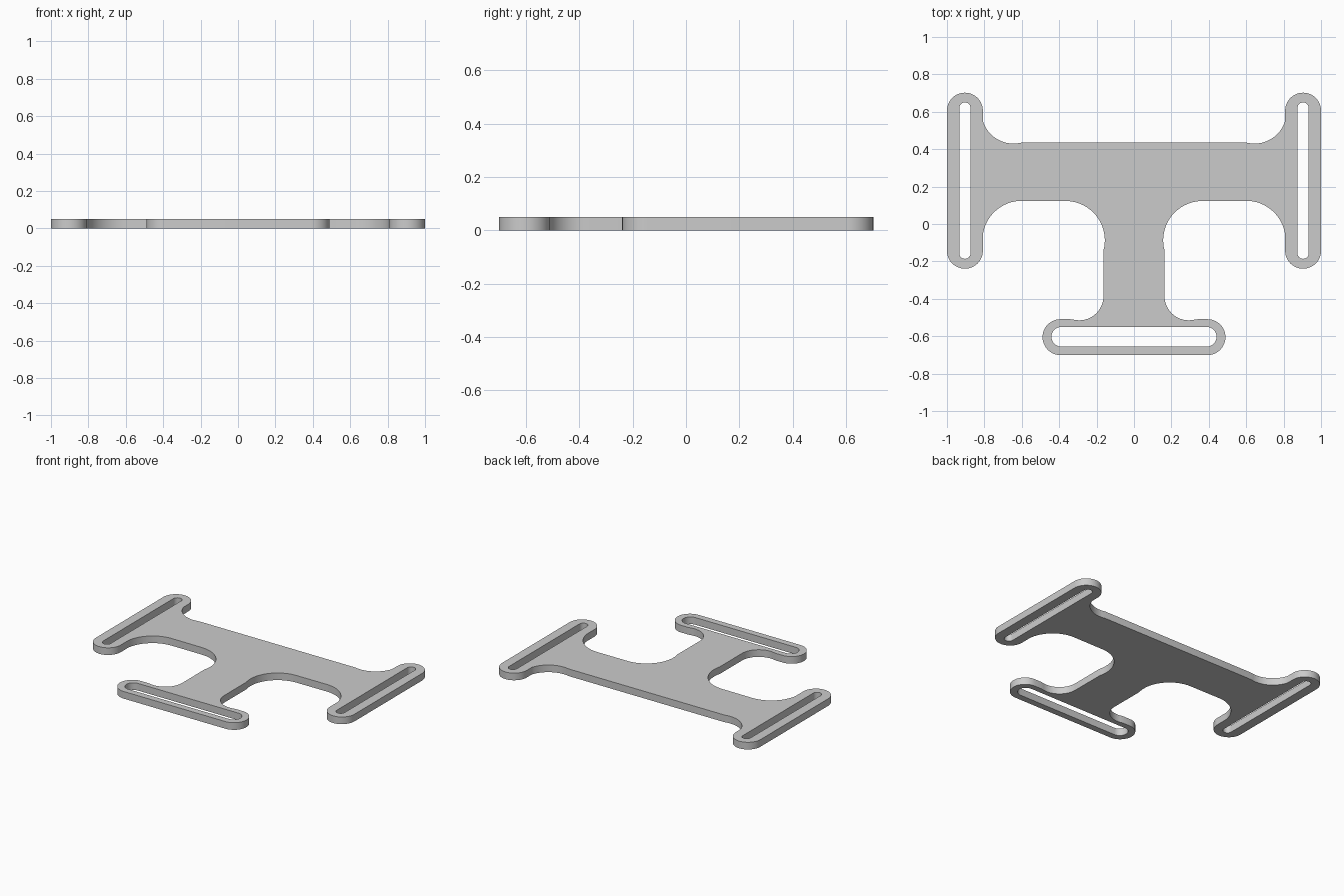
import bpy, bmesh
from math import cos, sin, radians

if "Cube" in bpy.data.objects:
    bpy.data.objects.remove(bpy.data.objects["Cube"])

THICK = 0.05


def arc(cx, cy, r, a0, a1, n=16):
    """Points along a circular arc, angles in degrees."""
    angles = [radians(a0 + (a1 - a0) * i / n) for i in range(n + 1)]
    return [(cx + r * cos(a), cy + r * sin(a)) for a in angles]


def add_loop(curve, pts):
    spline = curve.splines.new('POLY')
    spline.points.add(len(pts) - 1)
    for p, (x, y) in zip(spline.points, pts):
        p.co = (x, y, 0, 1)
    spline.use_cyclic_u = True


# Right half of the outline, from top centre to bottom centre
half = [(0.6, 0.435)]
half += arc(0.645, 0.60, 0.17, -97, -17)           # upper inner fillet
half += arc(0.904, 0.606, 0.096, 180, 0, 24)       # side bar, top end
half += arc(0.904, -0.143, 0.096, 0, -180, 24)     # side bar, bottom end
half += arc(0.6, -0.086, 0.21, 8, 90)              # fillet below the arm
half += arc(0.366, -0.087, 0.21, 90, 195, 20)      # fillet into the stem
half += arc(0.293, -0.385, 0.13, 180, 282)         # fillet into the lower bar
half += [(0.34, -0.509)]
half += arc(0.393, -0.605, 0.096, 90, -90, 24)     # lower bar end
outline = half + [(-x, y) for x, y in reversed(half)]

# Strap slots
side_slot = arc(0.904, 0.62, 0.03, 180, 0) + arc(0.904, -0.156, 0.03, 0, -180)
lower_slot = arc(0.388, -0.603, 0.053, 90, -90) + arc(-0.388, -0.603, 0.053, 270, 90)

# Filled flat curve, extruded into the plate
curve = bpy.data.curves.new("strap_plate", 'CURVE')
curve.dimensions = '2D'
curve.fill_mode = 'BOTH'
curve.extrude = THICK / 2
for loop in (outline, side_slot, [(-x, y) for x, y in side_slot], lower_slot):
    add_loop(curve, loop)
plate = bpy.data.objects.new("strap_plate", curve)
bpy.context.collection.objects.link(plate)
bpy.context.view_layer.objects.active = plate
plate.select_set(True)
bpy.ops.object.convert(target='MESH')
plate = bpy.context.view_layer.objects.active

# Weld caps to walls and rest the plate on the floor
bm = bmesh.new()
bm.from_mesh(plate.data)
bmesh.ops.remove_doubles(bm, verts=bm.verts, dist=0.0005)
bmesh.ops.translate(bm, verts=bm.verts, vec=(0, 0, THICK / 2))
bmesh.ops.recalc_face_normals(bm, faces=bm.faces)
bm.to_mesh(plate.data)
bm.free()
bpy.ops.object.shade_smooth_by_angle(angle=radians(30))
